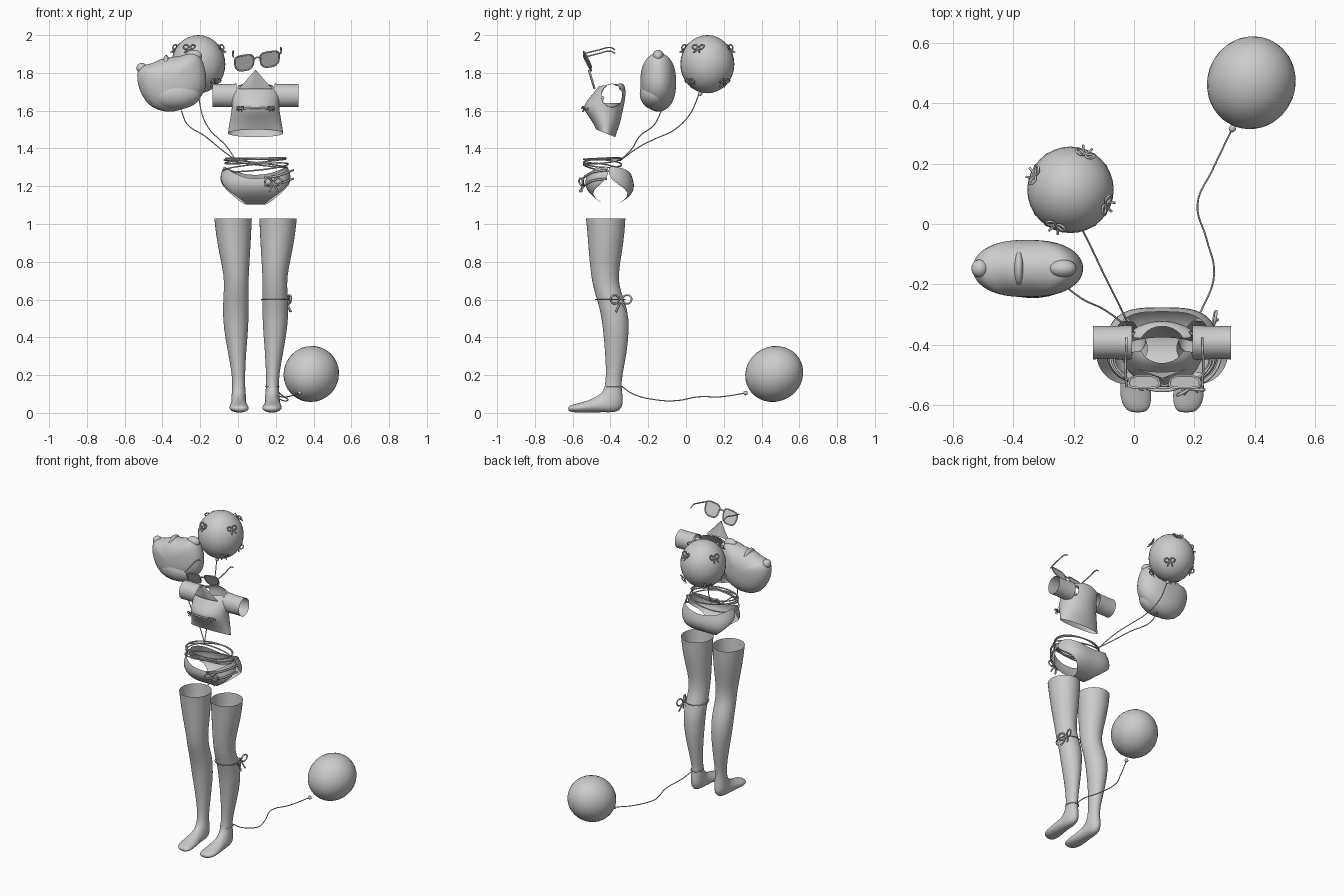
import bpy, bmesh
from math import sin, cos, pi, sqrt
from mathutils import Vector

if "Cube" in bpy.data.objects:
    bpy.data.objects.remove(bpy.data.objects["Cube"])

grey = bpy.data.materials.new("soft_grey")
grey.use_nodes = True
grey.diffuse_color = (0.6, 0.6, 0.6, 1)
grey.node_tree.nodes["Principled BSDF"].inputs["Base Color"].default_value = (0.6, 0.6, 0.6, 1)
CX = 0.093  # middle of the figure


def finish(name, bm, subsurf=1):
    bmesh.ops.recalc_face_normals(bm, faces=bm.faces)
    mesh = bpy.data.meshes.new(name)
    bm.to_mesh(mesh)
    bm.free()
    mesh.shade_smooth()
    mesh.materials.append(grey)
    ob = bpy.data.objects.new(name, mesh)
    bpy.context.collection.objects.link(ob)
    if subsurf:
        ob.modifiers.new("smooth", "SUBSURF").levels = subsurf
    return ob


def skin(rows, closed=True, cap=False, drop=None):
    """Bridge rows of points into a sheet or tube."""
    bm = bmesh.new()
    grid = [[bm.verts.new(p) for p in row] for row in rows]
    n = len(grid[0])
    for a, b in zip(grid, grid[1:]):
        for i in range(n if closed else n - 1):
            j = (i + 1) % n
            bm.faces.new((a[i], a[j], b[j], b[i]))
    if cap:
        bm.faces.new(grid[-1])
    if drop:
        bad = [f for f in bm.faces if drop(f.calc_center_median())]
        bmesh.ops.delete(bm, geom=bad, context="FACES")
    return bm


def rings(sections, n=28, mirror=False):
    """Each section: front y, z, back y, z, centre x, half width."""
    out = []
    for fy, fz, by, bz, cx, rx in sections:
        cx = 2 * CX - cx if mirror else cx
        out.append([(cx + rx * sin(a), (fy + by) / 2 + (fy - by) / 2 * cos(a),
                     (fz + bz) / 2 + (fz - bz) / 2 * cos(a))
                    for a in (2 * pi * i / n for i in range(n))])
    return out


def cord(name, points, radius=0.003, cyclic=False):
    cu = bpy.data.curves.new(name, "CURVE")
    cu.dimensions = "3D"
    cu.bevel_depth, cu.bevel_resolution, cu.resolution_u = radius, 1, 6
    sp = cu.splines.new("BEZIER")
    sp.bezier_points.add(len(points) - 1)
    for bp, p in zip(sp.bezier_points, points):
        bp.co = p
        bp.handle_left_type = bp.handle_right_type = "AUTO"
    sp.use_cyclic_u = cyclic
    cu.materials.append(grey)
    ob = bpy.data.objects.new(name, cu)
    bpy.context.collection.objects.link(ob)
    return ob


BOW = [(-.5, -1), (-.2, -.4), (0, 0), (.5, .6), (1, .3), (.7, -.2), (0, 0),
       (-.7, -.2), (-1, .3), (-.5, .6), (0, 0), (.3, -.4), (.5, -1)]


def bow(name, at, normal, size, radius=0.005):
    q = Vector(normal).to_track_quat("Z", "Y")
    pts = [Vector(at) + q @ Vector((x * size, y * size, 0.25 * size * (x * x + y * y)))
           for x, y in BOW]
    cord(name, pts, radius)


def ball(name, at, scale, subdiv=32):
    bm = bmesh.new()
    bmesh.ops.create_uvsphere(bm, u_segments=subdiv, v_segments=subdiv // 2, radius=1)
    ob = finish(name, bm, 0)
    ob.location, ob.scale = at, scale
    return ob


# Stockings with feet
LEG = [(-.53, 1.03, -.32, 1.03, -.026, .1), (-.522, .95, -.325, .95, -.024, .094),
       (-.515, .85, -.338, .85, -.018, .083), (-.503, .72, -.362, .72, -.008, .064),
       (-.485, .64, -.345, .64, -.01, .066), (-.455, .55, -.308, .55, -.012, .069),
       (-.44, .45, -.3, .45, -.011, .066), (-.428, .32, -.312, .32, -.005, .048),
       (-.422, .2, -.338, .2, .003, .034), (-.43, .13, -.343, .14, .004, .034),
       (-.445, .11, -.333, .08, .004, .038), (-.455, .1, -.335, .025, .004, .04),
       (-.465, .093, -.37, .001, .004, .04), (-.485, .08, -.44, .004, .003, .042),
       (-.525, .063, -.51, .002, .004, .049), (-.575, .05, -.57, .001, .006, .053),
       (-.608, .042, -.606, .004, .01, .043), (-.624, .032, -.624, .012, .013, .025)]
for side, flip in (("right", False), ("left", True)):
    finish(side + "_stocking", skin(rings(LEG, mirror=flip), cap=True))

# Briefs: a strip running front to back under the crotch and round the hips
rows = []
for y0, z, w, full, lift in [
        (-.53, 1.24, .168, .168, .065), (-.535, 1.21, .198, .198, .025), (-.525, 1.18, .15, .2, 0),
        (-.49, 1.14, .09, .2, 0), (-.44, 1.108, .05, .2, 0), (-.40, 1.1, .045, .2, 0),
        (-.35, 1.11, .07, .2, 0), (-.295, 1.145, .115, .2, 0), (-.275, 1.185, .16, .2, 0),
        (-.275, 1.22, .198, .198, .015), (-.29, 1.26, .168, .168, .045)]:
    xs = [w * sin(pi * (i / 24 - .5)) for i in range(25)]
    rows.append([(CX + x, -.41 + (y0 + .41) * sqrt(max(0, 1 - abs(x / full) ** 3.5)),
                  z + lift * (x / w) ** 2) for x in xs])
finish("briefs", skin(rows, closed=False))

# Cords tied round the waist
for k, (z, tx, ty, rx) in enumerate([(1.335, .08, .1, .162), (1.32, -.12, -.06, .166),
                                     (1.3, .1, -.16, .172), (1.345, -.02, .03, .158)]):
    cord(f"waist_cord_{k + 1}", [
        (CX + rx * cos(a), -.442 + .1 * sin(a), z + tx * rx * cos(a) + ty * .1 * sin(a))
        for a in (2 * pi * i / 12 for i in range(12))], .004, True)
for k in range(2):
    z = 1.2 + .045 * k
    cord(f"hip_strap_{k + 1}", [(.14, -.54, z), (.21, -.53, z + .01), (.265, -.49, z + .03),
                                (.292, -.42, z + .04)], .006)
bow("hip_bow", (.185, -.545, 1.215), (0.2, -1, 0), .045)
bow("knee_bow", (.262, -.345, .59), (1, .1, 0), .055)
cord("knee_tie", [(.198 + .073 * cos(a), -.4 + .078 * sin(a), .6)
                  for a in (2 * pi * i / 10 for i in range(10))], .003, True)

# Cropped top with open armholes
TOP = [(-.475, 1.5, -.375, 1.46, CX, .147), (-.49, 1.53, -.36, 1.5, CX, .142),
       (-.515, 1.57, -.345, 1.55, CX, .134), (-.545, 1.61, -.335, 1.6, CX, .126),
       (-.535, 1.64, -.325, 1.64, CX, .125), (-.505, 1.675, -.32, 1.68, CX, .128),
       (-.485, 1.7, -.32, 1.71, CX, .124), (-.47, 1.72, -.325, 1.735, CX, .105),
       (-.46, 1.73, -.338, 1.745, CX, .073)]


def in_armhole(p):
    return abs(p.x - CX) > .08 and ((p.y + .392) / .055) ** 2 + ((p.z - 1.68) / .058) ** 2 < 1


finish("crop_top", skin(rings(TOP, 40), drop=in_armhole))
for side, s in (("right", -1), ("left", 1)):
    tube = [[(CX + s * x, -.392 + r * cos(a), 1.68 + 1.1 * r * sin(a))
             for a in (2 * pi * i / 24 for i in range(24))]
            for x, r in ((.1, .058), (.14, .056), (.19, .055), (.228, .056))]
    finish(side + "_sleeve", skin(tube))

# Pointed neck flap and under-bust trim
finish("neck_flap", skin([[(CX + w * t, y + .012 * t * t, z) for t in (-1, -.5, 0, .5, 1)]
                          for w, y, z in ((.09, -.49, 1.715), (.045, -.505, 1.765),
                                          (.002, -.52, 1.815))], closed=False), 0)
cord("bust_trim", [(CX + x, -.55 + 3.2 * x * x, 1.615 - .8 * x * x)
                   for x in (-.1, -.05, 0, .05, .1)], .006)
for side, s in (("right", -1), ("left", 1)):
    bow(side + "_bust_bow", (CX + s * .08, -.54, 1.612), (s * .3, -1, 0), .018, .003)

# Sunglasses
for side, x0, z0, s in (("right", .033, 1.853, -1), ("left", .168, 1.872, 1)):
    edge = []
    for a in (2 * pi * i / 24 for i in range(24)):
        c, d = cos(a), sin(a)
        u = abs(c) ** .6 * (1 if c > 0 else -1) * (.05 + .008 * d)
        v = abs(d) ** .7 * (1 if d > 0 else -1) * .04
        edge.append((x0 + u, -.522 - .5 * v, z0 + v + .13 * u))
    bm = bmesh.new()
    bm.faces.new([bm.verts.new(p) for p in edge])
    finish(side + "_lens", bm, 0)
    cord(side + "_rim", edge, .004, True)
    x = x0 + s * .058
    cord(side + "_temple", [(x, -.54, z0 + .03), (x + s * .003, -.46, z0 + .05),
                            (x, -.4, z0 + .062), (x, -.375, z0 + .05)], .004)
cord("glasses_bridge", [(.085, -.53, 1.872), (.1, -.535, 1.882), (.116, -.53, 1.88)], .004)

# Round balloons
ball("upper_balloon", (-.21, .113, 1.846), (.143, .143, .154))
lower = ball("lower_balloon", (.388, .467, .206), (.146, .146, .157))
lower.rotation_euler = Vector((.3, .8, .45)).to_track_quat("Z", "Y").to_euler()
ball("lower_balloon_knot", (.325, .315, .105), (.012, .012, .012), 12)
ball("upper_balloon_knot", (-.21, .075, 1.69), (.012, .012, .012), 12)
k = 0
for up, spin in ((.55, .4), (-.6, 0)):
    for i in range(4):
        a = spin + pi / 4 + i * pi / 2
        d = Vector((cos(a) * sqrt(1 - up * up), sin(a) * sqrt(1 - up * up), up))
        k += 1
        bow(f"balloon_bow_{k}", Vector((-.21, .113, 1.846)) + d * .152, d, .032, .004)

# Puffy head-shaped balloon inflated from an outline
OUTLINE = [(-.185, .01), (-.18, .07), (-.15, .095), (-.11, .095), (-.06, .125), (0, .135),
           (.06, .14), (.1, .16), (.145, .155), (.17, .11), (.187, .04), (.187, -.04),
           (.14, -.1), (.06, -.15), (-.03, -.162), (-.11, -.135), (-.16, -.07)]
rows = []
for i in range(-8, 9):
    a = i / 8 * pi / 2 * .98
    rows.append([(-.353 + x * cos(a) ** .8, -.147 + .095 * sin(a), 1.75 + z * cos(a) ** .8)
                 for x, z in OUTLINE])
bm = skin(rows, cap=True)
bm.faces.new([v for v in bm.verts][:len(OUTLINE)])
finish("puffy_balloon", bm)
ball("puffy_ear_right", (-.51, -.147, 1.825), (.028, .03, .028), 16)
ball("puffy_ear_left", (-.235, -.147, 1.89), (.045, .03, .032), 16)
ball("puffy_tuft", (-.38, -.147, 1.84), (.02, .06, .055), 16)
ball("puffy_muzzle", (-.335, -.165, 1.69), (.14, .08, .085))

# Balloon strings
cord("upper_balloon_string", [(-.21, .07, 1.69), (-.19, .02, 1.58), (-.15, -.06, 1.5),
                              (-.1, -.165, 1.45), (-.06, -.245, 1.41), (-.01, -.35, 1.335)])
cord("puffy_balloon_string", [(-.3, -.13, 1.6), (-.27, -.165, 1.53), (-.175, -.245, 1.465),
                              (-.095, -.285, 1.4), (-.01, -.35, 1.335)])
cord("lower_balloon_string", [(.19, -.34, .14), (.225, -.28, .1), (.265, -.165, .07),
                              (.24, -.05, .065), (.21, .065, .085), (.26, .18, .085),
                              (.325, .315, .105)])
cord("ankle_tie", [(.182 + .036 * cos(a), -.382 + .045 * sin(a), .14)
                   for a in (2 * pi * i / 8 for i in range(8))], .003, True)
